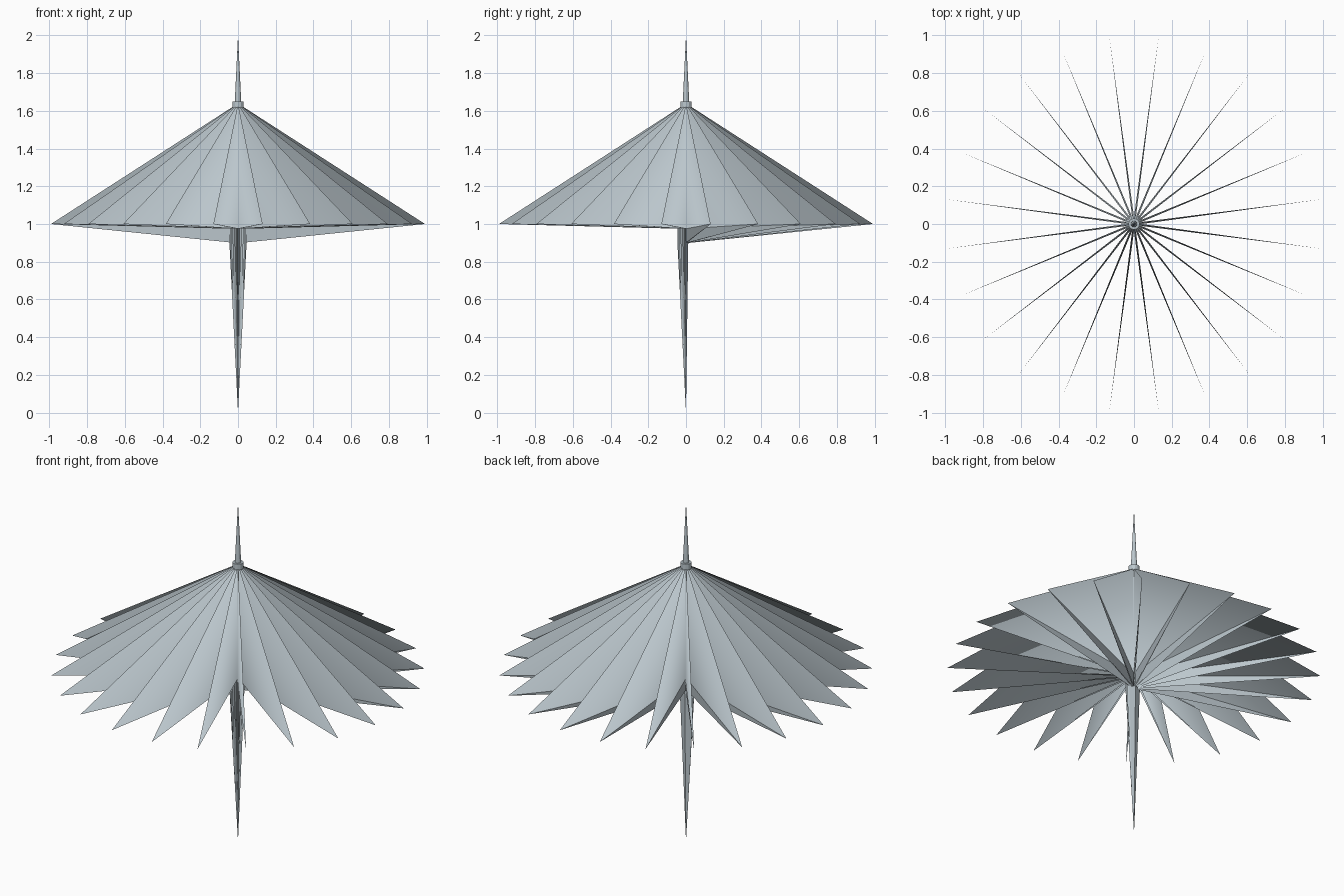
import bpy, math

if "Cube" in bpy.data.objects:
    bpy.data.objects.remove(bpy.data.objects["Cube"])

N = 24
STEP = 2 * math.pi / N

grey = bpy.data.materials.new("pale_blue_grey")
grey.diffuse_color = (0.50, 0.57, 0.61, 1)
grey.use_nodes = True
grey.node_tree.nodes["Principled BSDF"].inputs["Base Color"].default_value = grey.diffuse_color


def pt(r, a, z):
    return (r * math.cos(a), r * math.sin(a), z)


def make(name, verts, faces, smooth=False):
    me = bpy.data.meshes.new(name)
    me.from_pydata(verts, [], faces)
    me.materials.append(grey)
    for p in me.polygons:
        p.use_smooth = smooth
    ob = bpy.data.objects.new(name, me)
    bpy.context.collection.objects.link(ob)
    return ob


# pleated canopy: 24 narrow vertical folds, ridges far out, valleys at the hub
verts, faces = [], []
for i in range(N):
    ridge, valley = (i + 0.5) * STEP, (i + 1) * STEP
    verts += [pt(0.022, ridge, 1.625), pt(1.0, ridge, 1.0),
              pt(0.018, valley, 1.625), pt(0.04, valley, 0.975)]
for i in range(N):
    k, p = 4 * i, 4 * ((i - 1) % N)
    faces.append((k, k + 1, k + 3, k + 2))
    faces.append((k, p + 2, p + 3, k + 1))
make("pleated_canopy", verts, faces, True)

# lower lips of the folds on the back half
verts, faces = [], []
for i in range(N // 2):
    ridge = (i + 0.5) * STEP
    b = len(verts)
    verts.append(pt(1.0, ridge, 1.0))
    for s in (0.5, -0.5):
        verts += [pt(0.04, ridge + s * STEP, 0.975), pt(0.018, ridge + s * STEP, 0.9)]
    faces += [(b, b + 2, b + 1), (b, b + 3, b + 4)]
make("back_fold_lips", verts, faces)

# pleated half shaft on the front, tapering to the ground point
verts = [(0, 0, 0)]
M = 24
for j in range(M + 1):
    a = math.pi + math.pi * j / M
    r = 0.046 if j % 2 else 0.034
    verts += [pt(r, a, 0.985), pt(r, a, 0.9)]
faces = []
for j in range(M):
    k = 1 + 2 * j
    faces += [(k, k + 1, k + 3, k + 2), (k + 1, 0, k + 3)]
# narrow back side of the shaft
c = len(verts)
verts += [(0, 0.012, 0.985), (0, 0.012, 0.9)]
e = 1 + 2 * M
faces += [(e, e + 1, c + 1, c), (c, c + 1, 2, 1), (e + 1, 0, c + 1), (c + 1, 0, 2)]
make("pleated_shaft", verts, faces)


# collar and top spike
def cone(name, r1, r2, z0, z1, sides):
    bpy.ops.mesh.primitive_cone_add(vertices=sides, radius1=r1, radius2=r2,
                                    depth=z1 - z0, location=(0, 0, (z0 + z1) / 2))
    ob = bpy.context.object
    ob.name = name
    ob.data.materials.append(grey)


cone("top_collar", 0.03, 0.03, 1.615, 1.65, 12)
cone("top_spike", 0.017, 0.0, 1.65, 2.0, 12)
